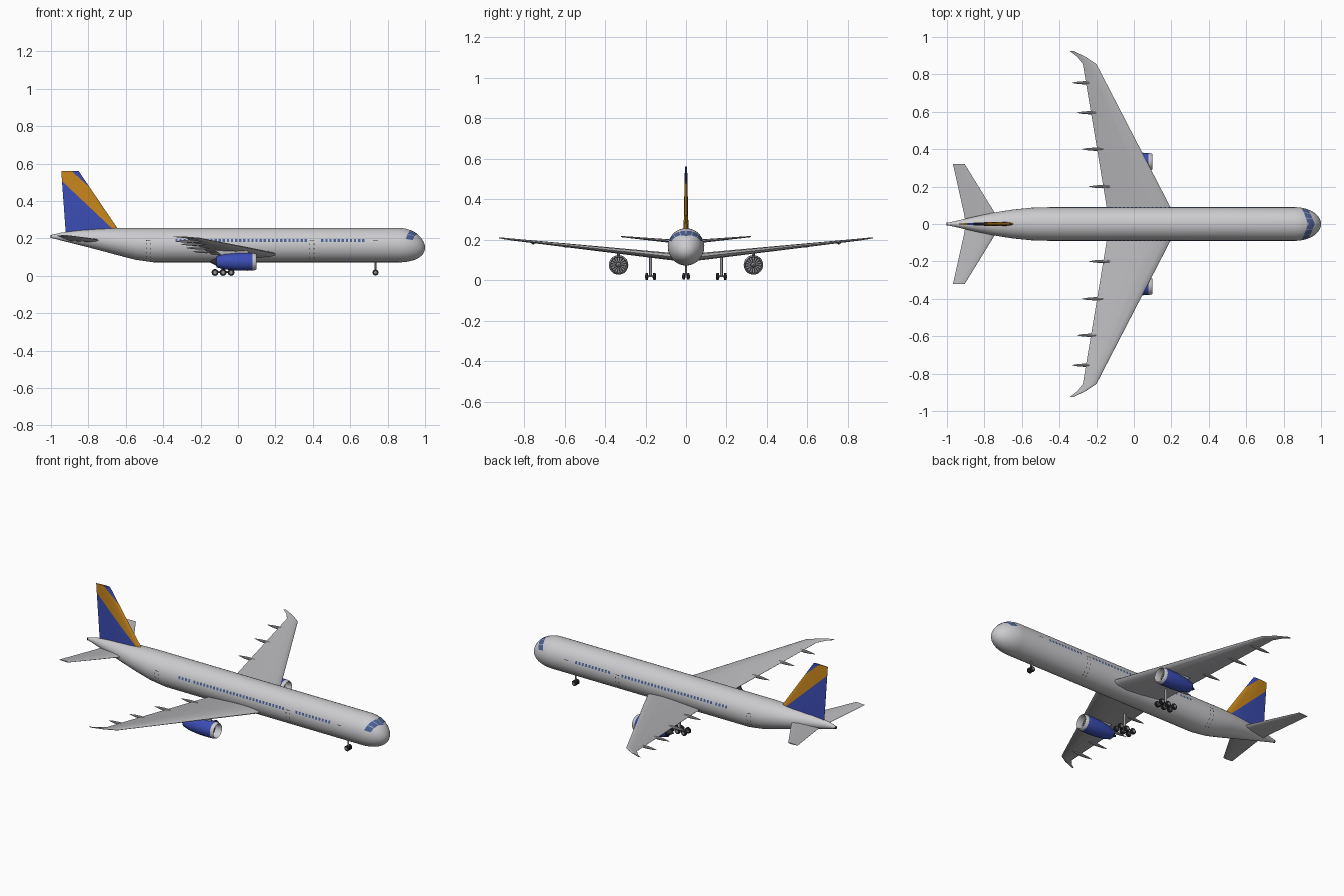
import bpy, bmesh
from math import sin, cos, pi, radians
from mathutils import Vector

old = bpy.data.objects.get("Cube")
if old:
    bpy.data.objects.remove(old, do_unlink=True)

made = []


def material(name, r, g, b):
    m = bpy.data.materials.new(name)
    m.use_nodes = True
    m.diffuse_color = (r, g, b, 1)
    m.node_tree.nodes["Principled BSDF"].inputs["Base Color"].default_value = (r, g, b, 1)
    return m


body_grey = material("body grey", .6, .6, .62)
wing_grey = material("wing grey", .48, .48, .5)
blue = material("livery blue", .045, .075, .46)
orange = material("livery orange", .58, .24, .012)
glass = material("window blue", .07, .12, .3)
metal = material("metal grey", .3, .3, .32)
dark = material("dark rubber", .03, .03, .035)


def finish(name, bm, mats):
    bmesh.ops.recalc_face_normals(bm, faces=bm.faces)
    mesh = bpy.data.meshes.new(name)
    bm.to_mesh(mesh)
    bm.free()
    for m in mats:
        mesh.materials.append(m)
    ob = bpy.data.objects.new(name, mesh)
    bpy.context.collection.objects.link(ob)
    made.append(ob)
    return ob


def loft_mesh(rings, bands=None):
    """Skin closed rings and cap both ends; bands gives a material per strip."""
    bm = bmesh.new()
    rows = [[bm.verts.new(p) for p in ring] for ring in rings]
    n = len(rows[0])
    for k, (a, b) in enumerate(zip(rows, rows[1:])):
        for i in range(n):
            j = (i + 1) % n
            f = bm.faces.new((a[i], a[j], b[j], b[i]))
            f.material_index = bands[k] if bands else 0
    for row, idx in ((rows[0], 0), (rows[-1], -1)):
        bm.faces.new(row).material_index = bands[idx] if bands else 0
    return bm


def lathe(name, profile, centre, mats, bands=None, axis="x", n=24):
    """Turn (position, radius) pairs about a line along the given axis."""
    cx, cy, cz = centre
    rings = []
    for p, r in profile:
        ring = []
        for i in range(n):
            u, v = r * cos(2 * pi * i / n), r * sin(2 * pi * i / n)
            d = {"x": (p, u, v), "y": (u, p, v), "z": (u, v, p)}[axis]
            ring.append((cx + d[0], cy + d[1], cz + d[2]))
        rings.append(ring)
    return finish(name, loft_mesh(rings, bands), mats)


FOIL = ((0, 0), (.02, .35), (.1, .75), (.3, 1), (.55, .8), (.8, .4), (1, .06))


def foil_mesh(stations, upright=False):
    """Each station: leading x, trailing x, span position, offset, thickness."""
    outline = [(t, h) for t, h in FOIL] + [(t, -h) for t, h in reversed(FOIL[1:])]
    rings = []
    for le, te, span, off, thick in stations:
        ring = []
        for t, h in outline:
            x, w = le + (te - le) * t, off + h * thick / 2
            ring.append((x, w, span) if upright else (x, span, w))
        rings.append(ring)
    return loft_mesh(rings)


# Fuselage: tail stations, then a rounded nose
TAIL = ((-1, .218, .203, .006), (-.95, .23, .19, .017), (-.85, .243, .165, .04),
        (-.75, .251, .139, .061), (-.65, .255, .112, .077), (-.55, .256, .086, .087),
        (-.45, .256, .072, .09))


def section(x):
    """Centre height, half width and half height of the fuselage."""
    if x > .86:
        s = min((x - .86) / .14, 1)
        r = max(1 - s * s, .0004) ** .5
        return .164 - .014 * s * s, .09 * r, .092 * r
    for a, b in zip(TAIL, TAIL[1:]):
        if x <= b[0]:
            t = (x - a[0]) / (b[0] - a[0])
            top, low, wide = (a[i] + (b[i] - a[i]) * t for i in (1, 2, 3))
            return (top + low) / 2, wide, (top - low) / 2
    return .164, .09, .092


def skin(x, a, lift=0):
    zc, ry, rz = section(x)
    return (x, (ry + lift) * sin(a), zc + (rz + lift) * cos(a))


xs = [s[0] for s in TAIL] + [.2] + [.86 + .14 * sin(pi / 2 * i / 12) for i in range(13)]
finish("fuselage", loft_mesh([[skin(x, 2 * pi * i / 48) for i in range(48)] for x in xs]),
       [body_grey])
lathe("tail_exhaust", ((-.003, .007), (.004, .009)), (-1, 0, .21), [dark], n=12)


def plates(name, patches, mat, lift=.0015, cuts=3):
    """Thin plates on the skin; a patch is rear x, front x, two angles, slant."""
    bm = bmesh.new()
    for x0, x1, a0, a1, slant in patches:
        grid = []
        for i in range(cuts + 1):
            a = a0 + (a1 - a0) * i / cuts
            shift = -slant * abs(a)
            grid.append([bm.verts.new(skin(x0 + shift + (x1 - x0) * j / cuts, a, lift))
                         for j in range(cuts + 1)])
        for i in range(cuts):
            for j in range(cuts):
                bm.faces.new((grid[i][j], grid[i][j + 1], grid[i + 1][j + 1], grid[i + 1][j]))
    ob = finish(name, bm, [mat])
    # Plates face away from the fuselage axis
    for p in ob.data.polygons:
        if p.normal.dot(p.center - Vector((p.center.x - .02, 0, .164))) < 0:
            p.flip()


# Cabin windows and door marks
windows, doors = [], []
for side in (1, -1):
    for start, count in ((-.335, 4), (-.235, 28), (.445, 11)):
        for i in range(count):
            x = start + i * .0219
            windows.append((x, x + .012, side * radians(70), side * radians(80), 0))
    for x in (-.48, .395, .735):
        doors.append((x - .013, x + .013, side * radians(75), side * radians(77), 0))
        if x < .5:
            for a in (84, 100, 116, 132, 144):
                for dx in (-.013, .009):
                    doors.append((x + dx, x + dx + .004, side * radians(a),
                                  side * radians(a + 5), 0))
plates("cabin_windows", windows, glass, cuts=1)
plates("door_marks", doors, dark, cuts=1)

# Cockpit panes wrap around the nose
panes = []
for side in (1, -1):
    for a in (1, 24, 47):
        panes.append((.93, .967, side * radians(a), side * radians(a + 21), .028))
plates("cockpit_windows", panes, glass)

# Fin with a slanting orange band
fin = foil_mesh(((-.6, -.92, .22, 0, .024), (-.645, -.923, .255, 0, .024),
                 (-.852, -.945, .56, 0, .011)), True)
low_line, high_line = ((-.945, .51), (.945, 1)), ((-.89, .56), (.9, 1))
for (px, pz), (nx, nz) in (low_line, high_line):
    bmesh.ops.bisect_plane(fin, geom=fin.verts[:] + fin.edges[:] + fin.faces[:],
                           plane_co=(px, 0, pz), plane_no=(nx, 0, nz))


def above(c, line):
    (px, pz), (nx, nz) = line
    return (c.x - px) * nx + (c.z - pz) * nz > 0


for f in fin.faces:
    c = f.calc_center_median()
    f.material_index = int(above(c, low_line) and not above(c, high_line))
finish("tail_fin", fin, [blue, orange])

for side, label in ((1, "left"), (-1, "right")):
    # Wing and tailplane
    finish(label + "_wing", foil_mesh((
        (.24, -.13, 0, .108, .036), (.195, -.145, side * .09, .118, .036),
        (-.2, -.272, side * .855, .2, .01), (-.26, -.305, side * .895, .205, .008),
        (-.325, -.345, side * .925, .209, .005))), [wing_grey])
    finish(label + "_tailplane", foil_mesh((
        (-.7, -.9, 0, .187, .02), (-.745, -.91, side * .06, .191, .018),
        (-.905, -.968, side * .32, .215, .006))), [wing_grey])

    # Flap track fairings
    for i, (y, x) in enumerate(((.2, -.24), (.4, -.277), (.595, -.305), (.755, -.332))):
        z = .109 + .1 * y
        lathe(f"{label}_flap_fairing_{i + 1}",
              ((0, .001), (.03, .006), (.07, .009), (.11, .007), (.15, .001)),
              (x, side * y, z), [wing_grey], n=10)

    # Engine: nacelle, lip, fan, spinner and exhaust cone
    hub = (0, side * .333, .075)
    lathe(label + "_engine", ((-.15, .003), (-.115, .022), (-.115, .03), (-.07, .041),
                              (-.01, .047), (.05, .048), (.078, .047), (.095, .044),
                              (.098, .041), (.09, .038), (.055, .038), (.055, .012),
                              (.065, .009), (.075, .001)),
          hub, [dark, blue, body_grey, metal],
          (0, 0, 1, 1, 1, 1, 2, 2, 2, 2, 0, 3, 3), n=32)
    blades = bmesh.new()
    for k in range(16):
        a = 2 * pi * k / 16
        pts = ((.011, a), (.037, a - .07), (.037, a + .1), (.011, a + .1))
        blades.faces.new([blades.verts.new((.057, hub[1] + r * cos(t), hub[2] + r * sin(t)))
                          for r, t in pts])
    finish(label + "_fan_blades", blades, [metal])
    finish(label + "_pylon", foil_mesh((
        (.06, -.09, .112, side * .333, .014), (.05, -.13, .142, side * .333, .014)), True),
        [wing_grey])


def wheel(name, x, y, z, r):
    lathe(name, ((-.007, r * .5), (-.007, r * .85), (-.004, r), (.004, r), (.007, r * .85),
                 (.007, r * .5)), (x, y, z), [metal, dark], (1, 1, 1, 1, 1), "y", 18)
    lathe(name + "_hub", ((-.0085, r * .45), (.0085, r * .45)), (x, y, z), [metal],
          None, "y", 12)


# Main gear: six wheels on each bogie
for side, label in ((1, "left"), (-1, "right")):
    y = side * .175
    lathe(label + "_main_strut", ((.018, .007), (.13, .007)), (-.08, y, 0), [metal],
          None, "z", 12)
    lathe(label + "_bogie_beam", ((-.045, .005), (.045, .005)), (-.08, y, .02), [metal], n=10)
    for i, x in enumerate((-.123, -.08, -.037)):
        lathe(f"{label}_axle_{i + 1}", ((-.02, .004), (.02, .004)), (x, y, .018), [metal],
              None, "y", 8)
        for k, dy in enumerate((-.019, .019)):
            wheel(f"{label}_main_wheel_{i + 1}_{k + 1}", x, y + dy, .018, .018)

# Nose gear
lathe("nose_strut", ((.018, .005), (.09, .005)), (.735, 0, 0), [metal], None, "z", 12)
for k, dy in enumerate((-.011, .011)):
    wheel(f"nose_wheel_{k + 1}", .735, dy, .018, .016)

# Smooth shading with sharp edges kept
bpy.ops.object.select_all(action="DESELECT")
for ob in made:
    ob.select_set(True)
bpy.context.view_layer.objects.active = made[0]
bpy.ops.object.shade_smooth_by_angle(angle=radians(35))
